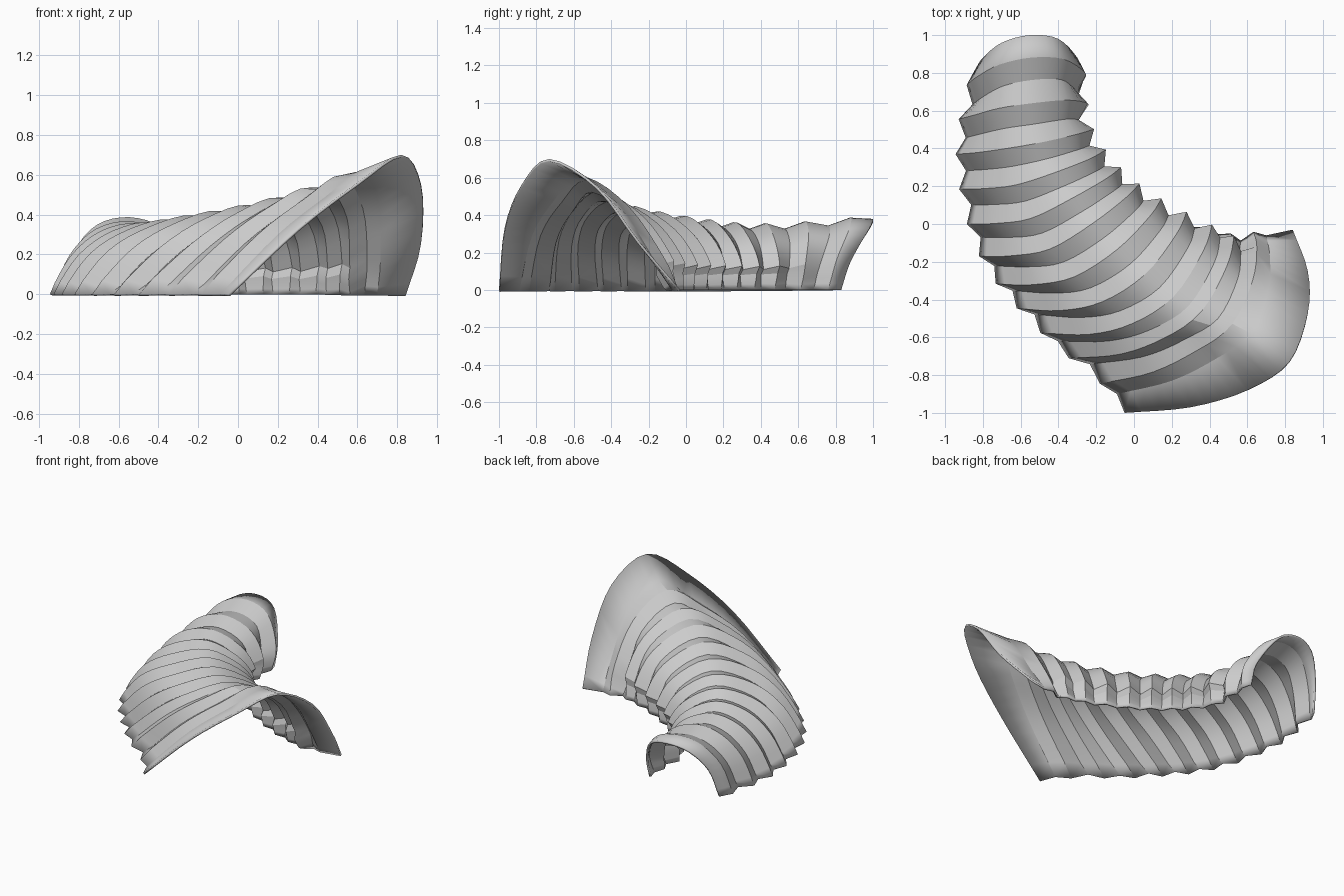
import bpy, bmesh
from mathutils import Vector

cube = bpy.data.objects.get("Cube")
if cube:
    bpy.data.objects.remove(cube, do_unlink=True)

RINGS, STEPS = 24, 4

# Key arches: ring number -> points from the outer foot, over the apex, to the inner foot
KEYS = {
    0: [(-.05, -1), (.3, -.97, .33), (.6, -.88, .56), (.82, -.73, .7),
        (.92, -.47, .55), (.92, -.25, .26), (.84, -.03)],
    1: [(-.09, -.9), (.2, -.83, .3), (.44, -.71, .49), (.62, -.58, .62),
        (.71, -.36, .46), (.72, -.18, .18), (.7, -.06)],
    6: [(-.48, -.56), (-.22, -.57, .24), (0, -.52, .39), (.21, -.39, .47),
        (.36, -.16, .34), (.4, -.03, .13), (.4, 0)],
    12: [(-.8, -.16), (-.64, -.16, .2), (-.44, -.13, .32), (-.22, 0, .38),
         (-.05, .13, .27), (.01, .19, .12), (.02, .2)],
    18: [(-.92, .37), (-.82, .38, .18), (-.68, .4, .3), (-.5, .43, .34),
         (-.32, .47, .26), (-.24, .49, .12), (-.24, .48)],
    23: [(-.84, .82), (-.8, .88, .2), (-.7, .96, .34), (-.55, 1, .38),
         (-.4, .98, .33), (-.3, .88, .15), (-.29, .83)],
}
# Pleat depth at the same places along the arch
DEPTH = [.028, .024, .02, .016, .018, .032, .015]


def spline(times, points, t):
    """Smooth curve through points at uneven times."""
    last = len(times) - 1
    k = max(i for i in range(last) if times[i] <= t)

    def slope(i):
        a, b = max(i - 1, 0), min(i + 1, last)
        return (points[b] - points[a]) / (times[b] - times[a])

    span = times[k + 1] - times[k]
    u = (t - times[k]) / span
    return (points[k] * (2*u**3 - 3*u**2 + 1) + slope(k) * span * (u**3 - 2*u**2 + u)
            + points[k + 1] * (3*u**2 - 2*u**3) + slope(k + 1) * span * (u**3 - u**2))


# Smooth tunnel surface; points without a height are feet on the ground
times = list(KEYS)
count = len(DEPTH)
arc = list(range(count))
grid = []
for r in range(RINGS):
    ring = [spline(times, [Vector(KEYS[t][j]).to_3d() for t in times], r) for j in arc]
    grid.append([spline(arc, ring, s / STEPS) for s in range((count - 1) * STEPS + 1)])
columns = len(grid[0])
kink = (count - 2) * STEPS

# Alternate rings move out and in to make the pleats
bm = bmesh.new()
verts = []
for r in range(RINGS):
    row = []
    for s in range(columns):
        along = grid[r][min(s + 1, columns - 1)] - grid[r][max(s - 1, 0)]
        back = grid[min(r + 1, RINGS - 1)][s] - grid[max(r - 1, 0)][s]
        out = along.cross(back).normalized()
        depth = spline(arc, DEPTH, s / STEPS) * (1 if r % 2 == 0 else -1)
        if r in (0, 1, RINGS - 1):
            depth = 0
        elif r == 5:
            depth *= .4
        # The inner wall tucks under a ledge just above the ground
        if s > kink and 2 < r < 20:
            depth -= .03
        p = grid[r][s] + out * depth
        p.z = 0 if s in (0, columns - 1) else max(p.z, 0)
        row.append(bm.verts.new(p))
    verts.append(row)
for r in range(RINGS - 1):
    for s in range(columns - 1):
        bm.faces.new((verts[r][s], verts[r][s + 1], verts[r + 1][s + 1], verts[r + 1][s]))

mesh = bpy.data.meshes.new("pleated_tunnel")
bm.to_mesh(mesh)
bm.free()
tunnel = bpy.data.objects.new("pleated_tunnel", mesh)
bpy.context.collection.objects.link(tunnel)

# Plain grey material
grey = bpy.data.materials.new("plain_grey")
grey.use_nodes = True
colour = (.6, .6, .6, 1)
grey.diffuse_color = colour
grey.node_tree.nodes["Principled BSDF"].inputs["Base Color"].default_value = colour
mesh.materials.append(grey)

# Thin wall and crisp pleat edges
wall = tunnel.modifiers.new("wall", "SOLIDIFY")
wall.thickness = .014
wall.offset = -1
bpy.ops.object.select_all(action="DESELECT")
tunnel.select_set(True)
bpy.context.view_layer.objects.active = tunnel
bpy.ops.object.shade_smooth_by_angle(angle=.4)
